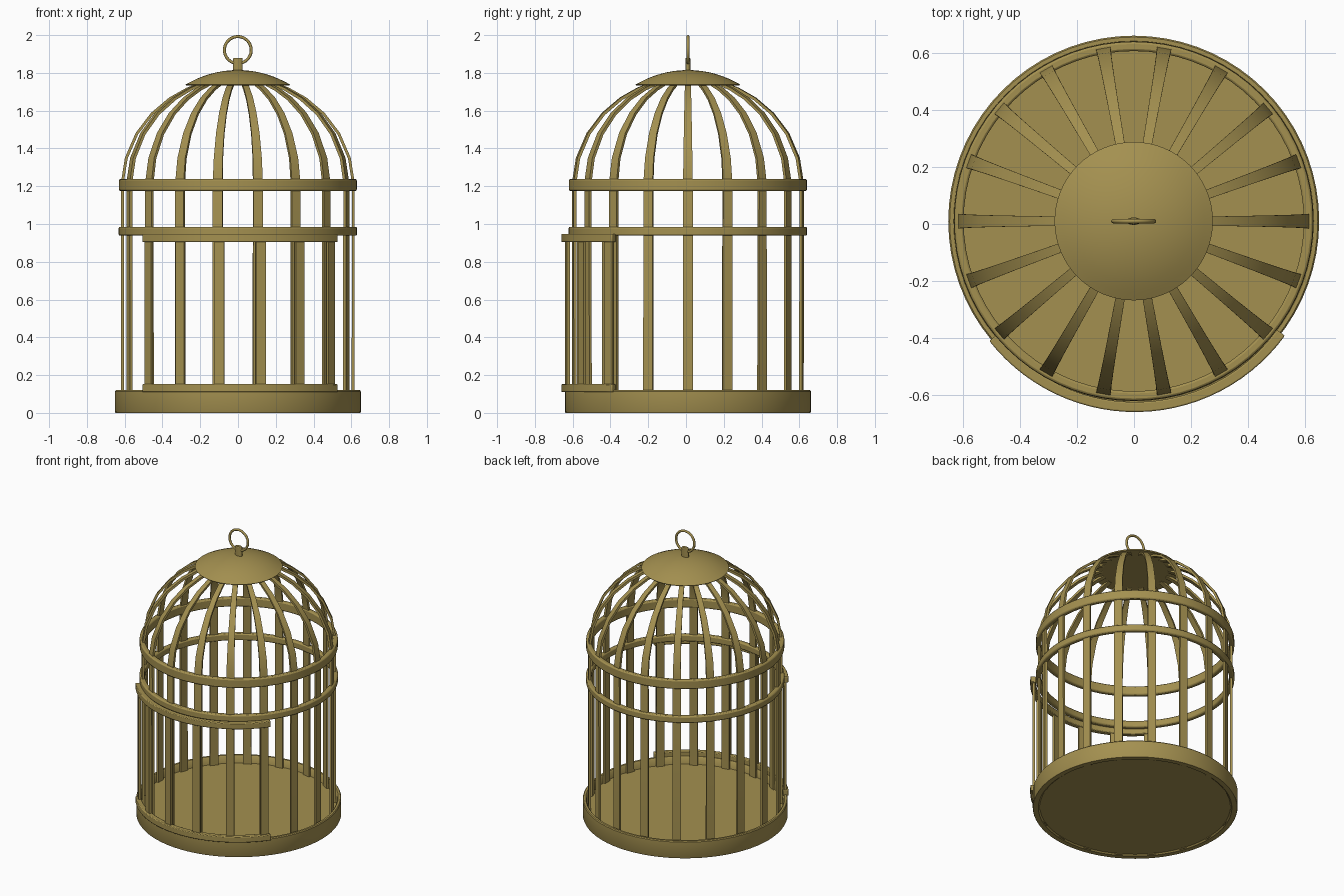
import bpy, bmesh
from math import sin, cos, pi, radians

if "Cube" in bpy.data.objects:
    bpy.data.objects.remove(bpy.data.objects["Cube"])

BRASS = bpy.data.materials.new("brass")
BRASS.diffuse_color = (0.37, 0.28, 0.08, 1)
BRASS.use_nodes = True
BRASS.node_tree.nodes["Principled BSDF"].inputs["Base Color"].default_value = BRASS.diffuse_color
CX, CY = -0.001, 0.01


def finish(name, bm, loc=(CX, CY, 0), bevel=0, rot=0):
    bmesh.ops.recalc_face_normals(bm, faces=bm.faces)
    me = bpy.data.meshes.new(name)
    bm.to_mesh(me)
    bm.free()
    ob = bpy.data.objects.new(name, me)
    bpy.context.collection.objects.link(ob)
    ob.location = loc
    ob.rotation_euler.z = rot
    me.materials.append(BRASS)
    if bevel:
        b = ob.modifiers.new("bevel", "BEVEL")
        b.width, b.segments = bevel, 2
    bpy.ops.object.select_all(action='DESELECT')
    bpy.context.view_layer.objects.active = ob
    ob.select_set(True)
    bpy.ops.object.shade_smooth_by_angle(angle=radians(35))
    return ob


def sweep(name, profile, a0=0, a1=2 * pi, n=72, closed=True, **kw):
    """Turn an (r, z) profile around z; a partial turn gets end caps."""
    full = abs(a1 - a0 - 2 * pi) < 1e-6
    bm = bmesh.new()
    rows = []
    for i in range(n if full else n + 1):
        a = a0 + (a1 - a0) * i / n
        rows.append([bm.verts.new((r * cos(a), r * sin(a), z)) for r, z in profile])
    m = len(profile)
    for i in range(n):
        p, q = rows[i], rows[(i + 1) % len(rows)]
        for j in range(m if closed else m - 1):
            k = (j + 1) % m
            bm.faces.new((p[j], q[j], q[k], p[k]))
    if not full:
        bm.faces.new(rows[0])
        bm.faces.new(rows[-1])
    bmesh.ops.remove_doubles(bm, verts=bm.verts, dist=1e-5)
    return finish(name, bm, **kw)


def band(r0, r1, z0, z1):
    return [(r0, z0), (r1, z0), (r1, z1), (r0, z1)]


def strip(name, path, angle, **kw):
    """Flat bar: path of (outer r, z, inward dr, inward dz, width)."""
    bm = bmesh.new()
    rows = []
    for r, z, dr, dz, w in path:
        pts = [(r, -w / 2, z), (r, w / 2, z), (r + dr, w / 2, z + dz), (r + dr, -w / 2, z + dz)]
        rows.append([bm.verts.new(p) for p in pts])
    for p, q in zip(rows, rows[1:]):
        for j in range(4):
            k = (j + 1) % 4
            bm.faces.new((p[j], p[k], q[k], q[j]))
    bm.faces.new(rows[0])
    bm.faces.new(rows[-1])
    return finish(name, bm, rot=angle, **kw)


# base tray with raised rim
sweep("base_tray", [(0, 0.008), (0.605, 0.008), (0.615, 0), (0.648, 0), (0.651, 0.006), (0.651, 0.114),
                    (0.646, 0.12), (0.632, 0.12), (0.625, 0.112), (0.618, 0.07), (0, 0.07)], closed=False)

# hoops round the cage
sweep("upper_hoop", band(0.597, 0.63, 1.175, 1.238), bevel=0.008)
sweep("lower_hoop", band(0.597, 0.631, 0.938, 0.985), bevel=0.008)

# cage bars: straight below, curving in under the cap
T = 0.015
dome = []
for deg in (2, 15, 29, 42, 54, 64, 70):
    t = radians(deg)
    w = 0.052 - 0.022 * deg / 72
    dome.append((0.619 * cos(t), 1.2 + 0.58 * sin(t), -T * cos(t), -T * sin(t), w))
for i in range(18):
    strip("cage_bar", [(0.618, 0.004, -T, 0, 0.054)] + dome, radians(20 * i))

# curved door in front of the cage, with its own bars
door = dict(loc=(0.004, -0.01, 0))
A, B = radians(-142), radians(-36)
sweep("door_top_rail", band(0.615, 0.65, 0.904, 0.947), A, B, 28, bevel=0.005, **door)
sweep("door_bottom_rail", band(0.615, 0.65, 0.11, 0.152), A, B, 28, bevel=0.005, **door)
for k in (-50, -30, -10, 10, 30, 50):
    strip("door_bar", [(0.636, 0.13, -0.016, 0, 0.052), (0.636, 0.925, -0.016, 0, 0.052)],
          radians(-89.3 + k), **door)

# shallow domed cap, closed underneath
R = 0.532
dome_cap = [(R * sin(radians(4 * k)), 1.815 - R * (1 - cos(radians(4 * k)))) for k in range(9)][:8]
sweep("cap", dome_cap + [(0.278, 1.738), (0.272, 1.732), (0, 1.738)], n=64, closed=False)

# flat stem and hanging ring
stem = sweep("stem", [(0, 1.79), (0.026, 1.79), (0.026, 1.875), (0.022, 1.88), (0, 1.88)],
             n=24, closed=False)
stem.scale.y = 0.5
bpy.ops.mesh.primitive_torus_add(major_radius=0.071, minor_radius=0.008, major_segments=48,
                                 minor_segments=12, location=(CX, CY, 1.921), rotation=(pi / 2, 0, 0))
ring = bpy.context.object
ring.name = "hanging_ring"
ring.data.materials.append(BRASS)
bpy.ops.object.shade_smooth_by_angle(angle=radians(35))
